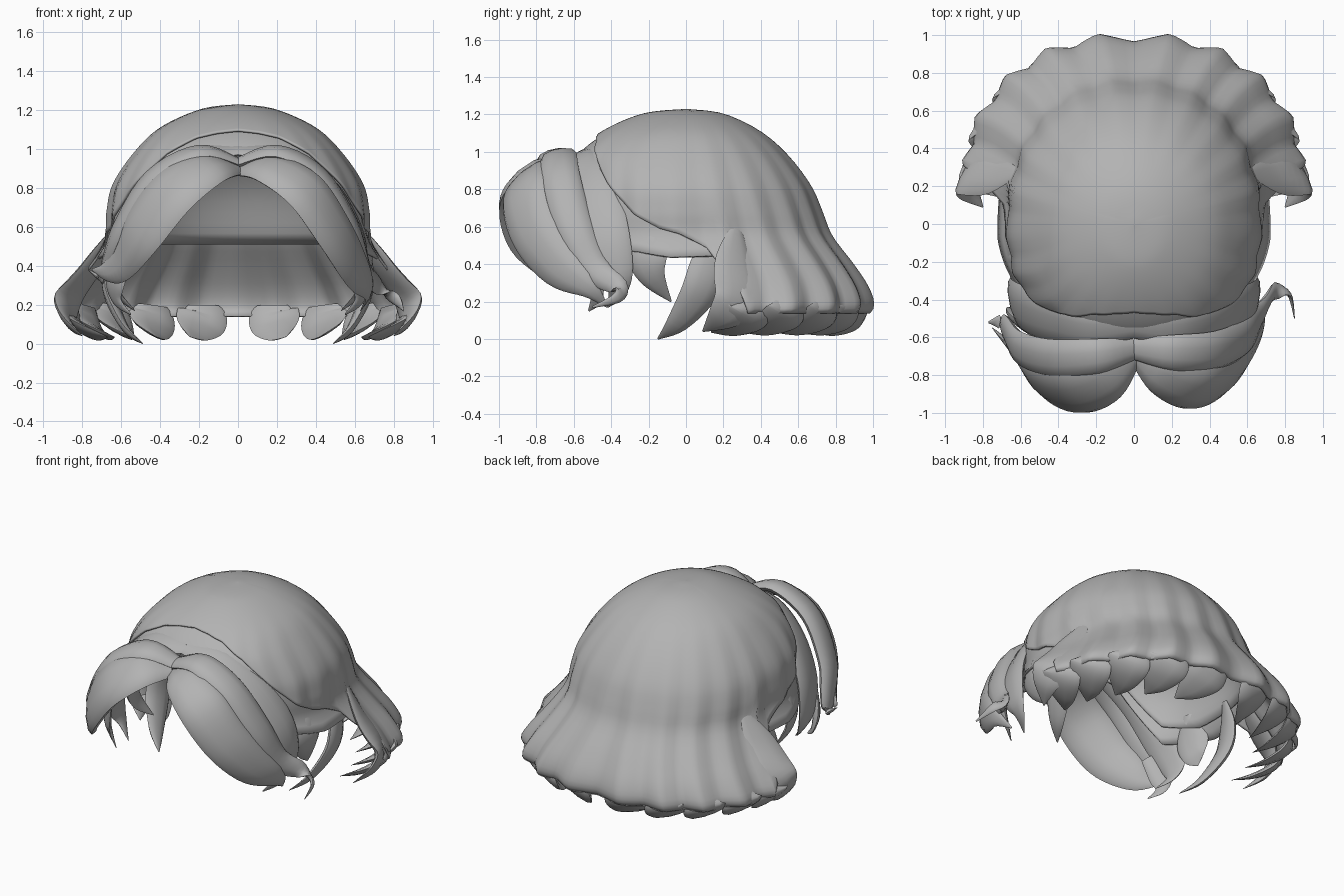
import bpy, bmesh, math
from mathutils import Vector

if "Cube" in bpy.data.objects:
    bpy.data.objects.remove(bpy.data.objects["Cube"])

hair = bpy.data.materials.new("grey_hair")
hair.diffuse_color = (0.45, 0.45, 0.45, 1)
hair.use_nodes = True
hair.node_tree.nodes["Principled BSDF"].inputs["Base Color"].default_value = hair.diffuse_color

# Head profile: height with side, back and front reach
Z = [1.23, 1.205, 1.11, 0.98, 0.82, 0.68, 0.55, 0.40, 0.27, 0.17, 0.10]
SIDE = [0, .19, .40, .535, .64, .67, .68, .77, .87, .93, .90]
BACK = [0, .20, .40, .55, .67, .73, .78, .89, .97, .99, .93]
FRONT = [0, .23, .45, .60, .63, .63, .62, .62, .62, .62, .62]


def table(pts, x):
    """Linear lookup in (x, value) pairs."""
    for (a, u), (b, v) in zip(pts, pts[1:]):
        if x <= b:
            return u + (v - u) * max(0, x - a) / (b - a)
    return pts[-1][1]


def spline(vals, s):
    """Smooth lookup in an evenly spaced list."""
    i = min(int(s), len(vals) - 2)
    t = s - i
    a, b = vals[max(i - 1, 0)], vals[i]
    c, d = vals[i + 1], vals[min(i + 2, len(vals) - 1)]
    return b + .5 * t * (c - a + t * (2*a - 5*b + 4*c - d + t * (3*(b - c) + d - a)))


def surface(deg, s, k=1.0, ridge=0.0):
    """Point on the head; deg is measured from the back, s goes down the profile."""
    f = math.radians(deg)
    sn, cs = math.sin(f), math.cos(f)
    if cs < 0:
        e = table([(0, 1), (1, .95), (3, .84)], s)
    else:
        e = table([(0, 1), (4, .98), (7.5, .84)], s)
    px, py = abs(sn) ** e, abs(cs) ** e
    phase = (abs(deg) - 8.5) / 17
    wave = 1 - 4 * abs(phase - round(phase))
    r = k * (1 + ridge * wave * max(0, s - 1.5) / 8)
    x = spline(SIDE, s) * px * r * (1 if sn > 0 else -1)
    y = spline(BACK if cs > 0 else FRONT, s) * py * r * (1 if cs > 0 else -1)
    return Vector((x, y, spline(Z, s) - (1 - k) * 1.1 * max(0, 1 - s / 8)))


def finish(name, bm, thick=0.0):
    me = bpy.data.meshes.new(name)
    bmesh.ops.remove_doubles(bm, verts=bm.verts, dist=1e-4)
    bmesh.ops.recalc_face_normals(bm, faces=bm.faces)
    bm.to_mesh(me)
    bm.free()
    ob = bpy.data.objects.new(name, me)
    bpy.context.collection.objects.link(ob)
    me.materials.append(hair)
    if thick:
        m = ob.modifiers.new("thickness", 'SOLIDIFY')
        m.thickness = thick
        m.offset = -1
    bpy.context.view_layer.objects.active = ob
    ob.select_set(True)
    bpy.ops.object.shade_smooth_by_angle(angle=math.radians(50))
    ob.select_set(False)
    return ob


def sheet(name, a0, a1, n, rows, end, k=1.0, ridge=0.0, start=0.0, thick=.02):
    """Shell over the head whose lower edge follows the end table."""
    bm = bmesh.new()
    grid = []
    for i in range(n + 1):
        d = a0 + (a1 - a0) * i / n
        w = d if d <= 180 else d - 360
        last = table(end, abs(w))
        grid.append([bm.verts.new(surface(w, start + (last - start) * j / rows, k, ridge))
                     for j in range(rows + 1)])
    for p, q in zip(grid, grid[1:]):
        for j in range(rows):
            bm.faces.new((p[j], p[j+1], q[j+1], q[j]))
    return finish(name, bm, thick)


def lock(name, pts, thick=.32, sx=1, core=(0, 0, .55), sides=10, steps=5):
    """Tapered lens-shaped strand along (x, y, z, width) points, facing away from core."""
    bm = bmesh.new()
    cols = list(zip(*pts))
    n = (len(pts) - 1) * steps
    rows = [[spline(c, i / steps) for c in cols] for i in range(n + 1)]
    path = [Vector((r[0] * sx, r[1], r[2])) for r in rows]
    rings = []
    for i, p in enumerate(path):
        t = (path[min(i+1, n)] - path[max(i-1, 0)]).normalized()
        out = p - Vector(core)
        out = (out - t * out.dot(t)).normalized()
        side = t.cross(out)
        w = max(rows[i][3], .006) / 2
        rings.append([bm.verts.new(p + side * w * math.cos(a) + out * w * thick * math.sin(a))
                      for a in (2 * math.pi * j / sides for j in range(sides))])
    for p, q in zip(rings, rings[1:]):
        for j in range(sides):
            bm.faces.new((p[j], p[(j+1) % sides], q[(j+1) % sides], q[j]))
    bm.faces.new(rings[0])
    bm.faces.new(rings[-1])
    return finish(name, bm)


# Main crown with flared back skirt
crown_edge = [(0, 9.4), (74, 9.4), (78, 7.6), (84, 6.4), (92, 5.9), (100, 5.7), (112, 5.1),
              (124, 4.2), (140, 3.0), (155, 2.4), (168, 2.2), (180, 2.1)]
sheet("crown", -180, 180, 180, 32, crown_edge, ridge=.028, thick=.012)

# Front band beneath the crown
band_edge = [(70, 6.6), (95, 6.7), (112, 6.5), (128, 6.4), (140, 5.0), (152, 3.6), (180, 2.9)]
sheet("front_band", 74, 286, 90, 18, band_edge, k=.98, start=1.2, thick=.015)

# Scalp lining inside the crown
lining_edge = [(0, 6.15), (100, 6.15), (125, 5.6), (150, 3.2), (180, 2.6)]
sheet("scalp_lining", -180, 180, 72, 14, lining_edge, k=.94, thick=.01)

for sx, word in ((1, "right"), (-1, "left")):
    # Skirt tips curling inward under the hem
    for i, d in enumerate((8.5, 25.5, 42.5, 59.5, 73)):
        pts = []
        for s, k, w in ((8.7, .965, .16), (9.3, .97, .26)):
            pts.append((*surface(d, s, k)[:], w))
        for k, z, w, turn in ((.92, .095, .25, 2), (.83, .055, .16, 5), (.73, .035, .01, 9)):
            p = surface(d + turn, 9.3)
            pts.append((p.x * k, p.y * k, z, w))
        lock(f"skirt_tip_{word}_{i}", pts, thick=.2, sx=sx)

    # Strands hanging beside the ear opening
    lock(f"ear_strand_{word}", [(.61, .14, .57, .05), (.655, .12, .42, .18), (.655, .07, .25, .20),
                                (.58, -.05, .08, .12), (.49, -.15, .0, .01)], sx=sx)
    lock(f"ear_outer_strand_{word}", [(.61, .27, .62, .04), (.73, .26, .42, .22), (.87, .27, .23, .27),
                                      (.88, .20, .12, .19), (.80, .09, .04, .01)], sx=sx, thick=.22)
    lock(f"temple_strand_{word}", [(.60, -.20, .62, .06), (.645, -.21, .46, .22),
                                   (.64, -.18, .33, .15), (.58, -.08, .20, .01)], sx=sx, thick=.25)
    # Under layer of the fringe
    lock(f"under_fringe_{word}", [(.0, -.54, 1.00, .14), (.25, -.55, .96, .22), (.46, -.50, .80, .27),
                                  (.60, -.44, .56, .28), (.64, -.38, .36, .2),
                                  (.61, -.37, .25, .10), (.53, -.42, .17, .01)],
         sx=sx, thick=.25, core=(0, -.3, .45))
    # Small tips peeking out below the fringe
    lock(f"fringe_tip_{word}", [(.58, -.55, .46, .10), (.63, -.50, .32, .14),
                                (.62, -.48, .22, .08), (.55, -.52, .15, .01)], sx=sx)

# Upper fringe sweeping from the parting
over = (0, -.55, .4)
lock("upper_fringe_right", [(.0, -.66, .93, .12), (.2, -.68, .98, .19), (.42, -.67, .86, .21),
                            (.58, -.60, .61, .2), (.66, -.48, .37, .15), (.74, -.36, .28, .10),
                            (.82, -.37, .22, .06), (.85, -.50, .17, .01)], core=over, thick=.4)
lock("upper_fringe_left", [(.0, -.66, .93, .12), (.2, -.70, .98, .19), (.44, -.71, .85, .21),
                           (.60, -.66, .60, .2), (.67, -.56, .42, .15), (.70, -.52, .34, .09),
                           (.77, -.52, .38, .01)], sx=-1, core=over, thick=.4)

# Lower fringe, the two full front swoops
under = (0, -.4, .45)
lock("lower_fringe_right", [(.01, -.70, .89, .10), (.15, -.80, .90, .24), (.34, -.87, .79, .30),
                            (.49, -.82, .58, .29), (.60, -.68, .39, .24), (.67, -.52, .27, .11),
                            (.63, -.42, .17, .01)], core=under)
lock("lower_fringe_left", [(.01, -.70, .90, .13), (.15, -.82, .90, .28), (.33, -.88, .78, .34),
                           (.49, -.83, .58, .33), (.60, -.70, .42, .23), (.68, -.62, .37, .10),
                           (.75, -.55, .38, .01)], sx=-1, core=under)
